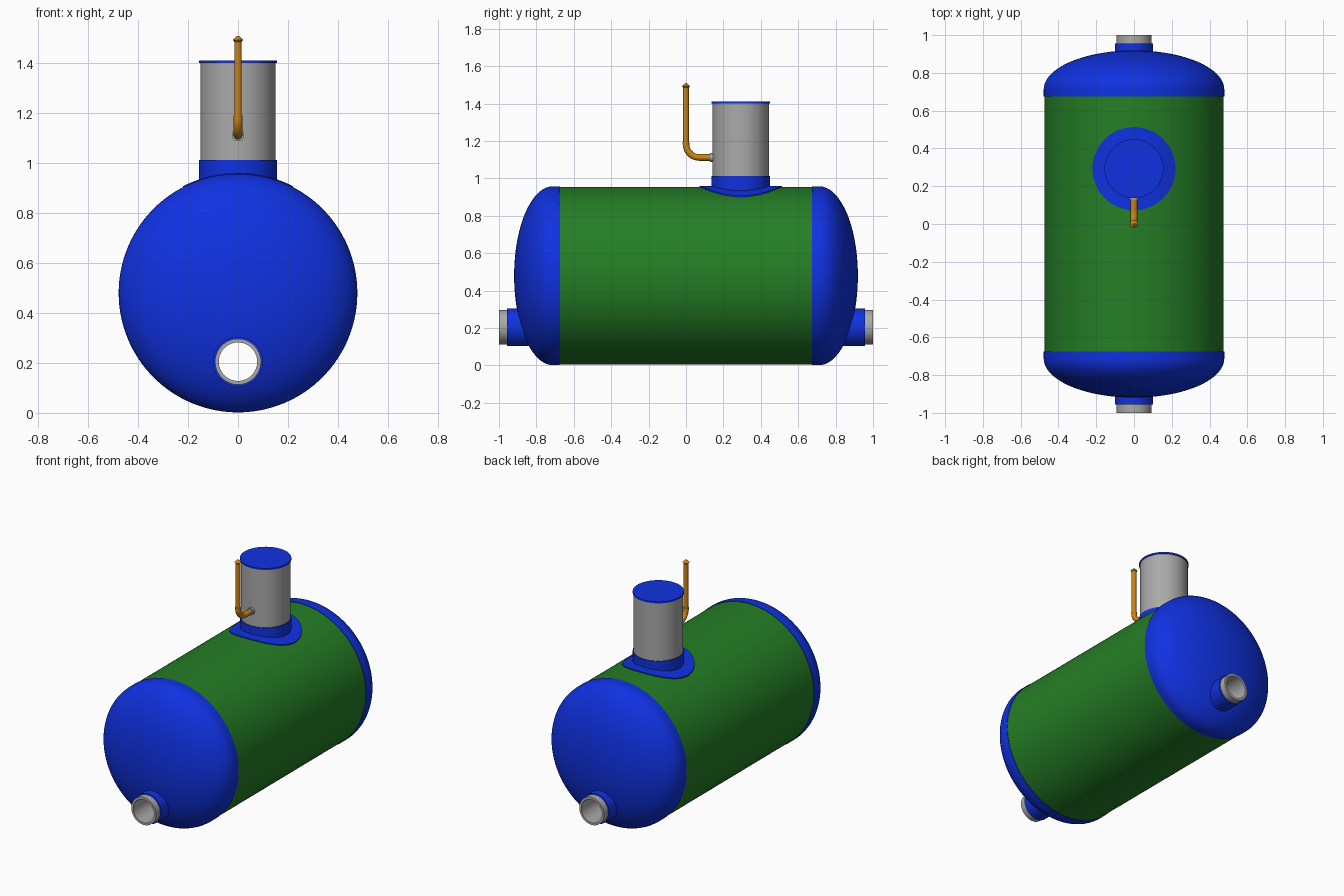
import bpy, bmesh, math
from mathutils import Matrix, Vector

if "Cube" in bpy.data.objects:
    bpy.data.objects.remove(bpy.data.objects["Cube"])


def material(name, rgb):
    m = bpy.data.materials.new(name)
    m.diffuse_color = (*rgb, 1)
    m.use_nodes = True
    m.node_tree.nodes["Principled BSDF"].inputs["Base Color"].default_value = m.diffuse_color
    return m


BLUE = material("blue", (0.005, 0.031, 0.75))
GREEN = material("green", (0.018, 0.21, 0.019))
GREY = material("grey", (0.40, 0.40, 0.40))
ORANGE = material("orange", (0.60, 0.235, 0.008))

TANK_Z = 0.48      # height of the tank axis
NOZZLE_Z = 0.205   # height of the end nozzles
NECK_Y = 0.293     # position of the access neck
UP = Matrix.Identity(4)
BACK = Matrix.Rotation(-math.pi / 2, 4, 'X')   # local z -> +y
FRONT = Matrix.Rotation(math.pi / 2, 4, 'X')   # local z -> -y


def finish(obj):
    bpy.ops.object.select_all(action='DESELECT')
    obj.select_set(True)
    bpy.context.view_layer.objects.active = obj
    bpy.ops.object.shade_smooth_by_angle(angle=math.radians(35))


def lathe(name, profile, mat, loc=(0, 0, 0), turn=UP, closed=False, n=64, warp=None):
    """Spin (radius, height) points round local z, then turn and place."""
    bm = bmesh.new()
    rings = [[bm.verts.new((r * math.cos(2 * math.pi * i / n),
                            r * math.sin(2 * math.pi * i / n), h))
              for i in range(n)] for r, h in profile]
    pairs = list(zip(rings, rings[1:] + rings[:1]))
    for a, b in pairs if closed else pairs[:-1]:
        for i in range(n):
            j = (i + 1) % n
            bm.faces.new((a[i], a[j], b[j], b[i]))
    bmesh.ops.remove_doubles(bm, verts=bm.verts, dist=1e-5)
    bmesh.ops.recalc_face_normals(bm, faces=bm.faces)
    if warp:
        for v in bm.verts:
            warp(v.co)
    bm.transform(Matrix.Translation(loc) @ turn)
    me = bpy.data.meshes.new(name)
    bm.to_mesh(me)
    bm.free()
    me.materials.append(mat)
    obj = bpy.data.objects.new(name, me)
    bpy.context.collection.objects.link(obj)
    finish(obj)
    return obj


def tube(name, r_in, r_out, h0, h1, mat, **kw):
    return lathe(name, [(r_in, h0), (r_out, h0), (r_out, h1), (r_in, h1)],
                 mat, closed=True, **kw)


def disc(name, r, h0, h1, mat, **kw):
    return lathe(name, [(0, h0), (r, h0), (r, h1), (0, h1)], mat, **kw)


def dome_curve(r, depth, start, steps=24):
    return [(r * math.cos(t), start + depth * math.sin(t))
            for t in (math.pi / 2 * i / steps for i in range(steps + 1))]


# Tank shell
tube("tank_shell", 0.465, 0.475, -0.68, 0.68, GREEN,
     loc=(0, 0, TANK_Z), turn=BACK, n=128)

# Domed ends, each pierced by an open nozzle with a collar
for side, turn in (("front", FRONT), ("back", BACK)):
    outer = [(0.478, 0.675)] + dome_curve(0.478, 0.207, 0.712)
    inner = [(0.466, 0.675)] + dome_curve(0.466, 0.195, 0.712)
    dome = lathe(side + "_dome", outer + inner[::-1], BLUE,
                 loc=(0, 0, TANK_Z), turn=turn, closed=True, n=128)
    cutter = disc("hole_cutter", 0.085, 0.6, 1.1, BLUE,
                  loc=(0, 0, NOZZLE_Z), turn=turn)
    cutter.hide_render = True
    mod = dome.modifiers.new("nozzle_hole", 'BOOLEAN')
    mod.operation = 'DIFFERENCE'
    mod.solver = 'EXACT'
    mod.object = cutter
    bpy.context.view_layer.objects.active = dome
    bpy.ops.object.modifier_apply(modifier=mod.name)
    bpy.data.objects.remove(cutter)
    tube(side + "_nozzle_collar", 0.088, 0.1, 0.82, 0.956, BLUE,
         loc=(0, 0, NOZZLE_Z), turn=turn)
    tube(side + "_nozzle_pipe", 0.077, 0.092, 0.81, 1.0, GREY,
         loc=(0, 0, NOZZLE_Z), turn=turn)


# Saddle pad that follows the tank surface
def saddle(co):
    co.z += math.sqrt(0.481 ** 2 - co.x ** 2)


lathe("saddle_pad", [(r, 0) for r in (0.13, 0.16, 0.19, 0.22)]
      + [(r, -0.012) for r in (0.22, 0.19, 0.16, 0.13)],
      BLUE, loc=(0, NECK_Y, TANK_Z), closed=True, warp=saddle)

# Access neck with collar and lid
neck = (0, NECK_Y, 0)
tube("neck_collar", 0.145, 0.156, 0.91, 1.013, BLUE, loc=neck)
disc("neck", 0.151, 0.93, 1.402, GREY, loc=neck)
disc("neck_lid", 0.156, 1.401, 1.412, BLUE, loc=neck)

# Vent pipe: socket, elbow, riser and pointed cap
PIPE_Z, BEND = 1.112, 0.072
tube("vent_socket", 0.016, 0.024, 0.128, 0.15, GREY,
     loc=(0, 0, PIPE_Z), turn=BACK, n=32)
path = [(0, 0.15, PIPE_Z)]
for i in range(13):
    t = math.pi / 2 * i / 12
    path.append((0, BEND - BEND * math.sin(t), PIPE_Z + BEND - BEND * math.cos(t)))
path.append((0, 0, 1.192))
curve = bpy.data.curves.new("vent_elbow", 'CURVE')
curve.dimensions = '3D'
curve.bevel_depth = 0.0175
curve.bevel_resolution = 6
curve.use_fill_caps = True
spline = curve.splines.new('POLY')
spline.points.add(len(path) - 1)
for p, co in zip(spline.points, path):
    p.co = (*co, 1)
curve.materials.append(ORANGE)
elbow = bpy.data.objects.new("vent_elbow", curve)
bpy.context.collection.objects.link(elbow)
bpy.ops.object.select_all(action='DESELECT')
elbow.select_set(True)
bpy.context.view_layer.objects.active = elbow
bpy.ops.object.convert(target='MESH')
finish(bpy.context.view_layer.objects.active)
disc("vent_riser", 0.0148, 1.18, 1.495, ORANGE, n=32)
lathe("vent_cap", [(0, 1.486), (0.0148, 1.486), (0.021, 1.493), (0.004, 1.51), (0, 1.51)],
      ORANGE, n=32)
